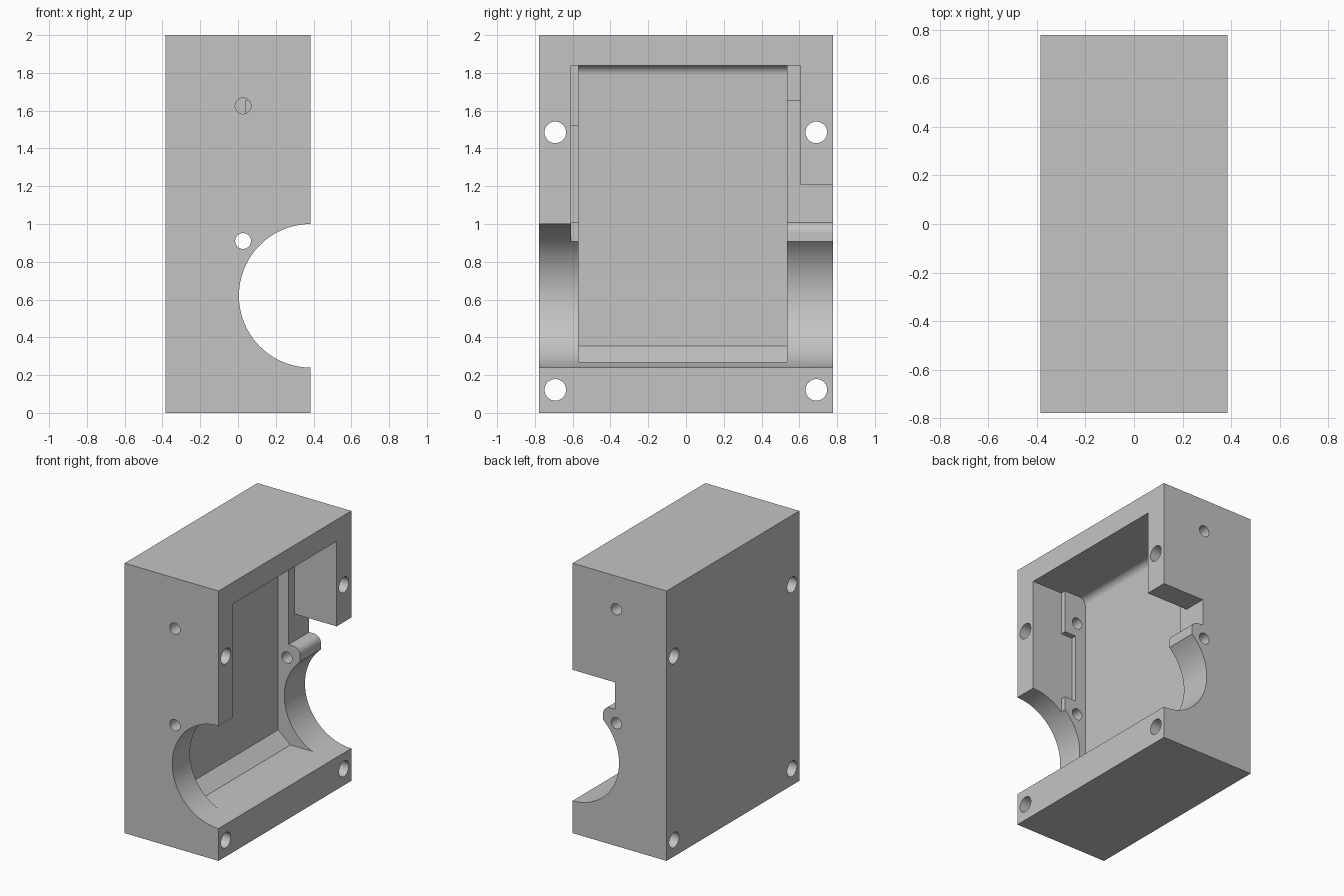
import bpy, bmesh
from math import radians, cos, sin
from mathutils import Matrix, Vector

old = bpy.data.objects.get("Cube")
if old:
    bpy.data.objects.remove(old, do_unlink=True)

grey = bpy.data.materials.new("plain_grey")
grey.use_nodes = True
colour = (0.55, 0.55, 0.55, 1)
grey.diffuse_color = colour
grey.node_tree.nodes["Principled BSDF"].inputs["Base Color"].default_value = colour


def finish(name, bm):
    bmesh.ops.recalc_face_normals(bm, faces=bm.faces)
    mesh = bpy.data.meshes.new(name)
    bm.to_mesh(mesh)
    bm.free()
    mesh.materials.append(grey)
    obj = bpy.data.objects.new(name, mesh)
    bpy.context.collection.objects.link(obj)
    return obj


def prism(name, profile, y0, y1):
    """Extrude an x-z profile along y."""
    bm = bmesh.new()
    face = bm.faces.new([bm.verts.new((x, y0, z)) for x, z in profile])
    new = bmesh.ops.extrude_face_region(bm, geom=[face])["geom"]
    verts = [v for v in new if isinstance(v, bmesh.types.BMVert)]
    bmesh.ops.translate(bm, verts=verts, vec=(0, y1 - y0, 0))
    return finish(name, bm)


def box(name, x0, x1, y0, y1, z0, z1):
    return prism(name, [(x0, z0), (x1, z0), (x1, z1), (x0, z1)], y0, y1)


def rod(name, centre, radius, length, axis, sides=48):
    bm = bmesh.new()
    turn = Vector((0, 0, 1)).rotation_difference(Vector(axis)).to_matrix().to_4x4()
    bmesh.ops.create_cone(bm, cap_ends=True, segments=sides, radius1=radius, radius2=radius,
                          depth=length, matrix=Matrix.Translation(centre) @ turn)
    return finish(name, bm)


def arc(cx, cz, r, a0, a1, n=10):
    angles = [radians(a0 + (a1 - a0) * i / n) for i in range(n + 1)]
    return [(cx + r * cos(a), cz + r * sin(a)) for a in angles]


W, D, H = 0.385, 0.777, 2.0
OUT = 0.5          # cutters reach past the open face
FLOOR = -0.045     # back wall of the cavity
STEP, DEEP = 0.135, 0.04
TOP = 1.84

housing = box("housing", -W, W, -D, D, 0, H)
cutters = []

# Main cavity with rounded top edge and sloped bottom edge
cavity = [(OUT, 0.27), (OUT, TOP)] + arc(FLOOR + 0.05, TOP - 0.05, 0.05, 90, 180)
cavity += [(FLOOR, 0.355), (0.055, 0.27)]
cutters.append(prism("cavity", cavity, -0.57, 0.535))

# Round trough through both end walls
cutters.append(rod("trough", (W, 0, 0.62), 0.38, 2, (0, 1, 0), 128))

# Stepped recess in the front end wall
cutters.append(box("front_recess", STEP, OUT, -0.61, -0.5, 0.8, TOP))
cutters.append(box("front_pocket", DEEP, OUT, -0.61, -0.5, 1.01, 1.52))

# Stepped recess in the back end wall
cutters.append(box("back_recess", STEP, OUT, 0.5, 0.605, 1.1, TOP))
cutters.append(box("back_pocket", DEEP, OUT, 0.5, 0.605, 1.1, 1.655))

# Slot through the back end wall, leaving a rounded lip
lip = [(OUT, 1.21), (DEEP, 1.21), (DEEP, 1.01)]
lip += arc(STEP - 0.055, 0.955, 0.055, 90, 0) + [(STEP, 0.8), (OUT, 0.8)]
cutters.append(prism("back_slot", lip, 0.5, 0.9))

# Bolt holes through the depth of the block
for y in (-0.692, 0.69):
    for z in (0.122, 1.485):
        cutters.append(rod("bolt_hole", (0, y, z), 0.057, 1, (1, 0, 0)))

# Pin holes in the end walls
for y, z in ((-0.7, 1.625), (-0.7, 0.91), (0.7, 1.755), (0.7, 0.91)):
    cutters.append(rod("pin_hole", (0.027, y, z), 0.042, 0.5, (0, 1, 0)))

# Cut everything out, then drop the cutters
bpy.context.view_layer.objects.active = housing
for cutter in cutters:
    mod = housing.modifiers.new("cut", "BOOLEAN")
    mod.operation = "DIFFERENCE"
    mod.solver = "EXACT"
    mod.object = cutter
    bpy.ops.object.modifier_apply(modifier=mod.name)
    bpy.data.objects.remove(cutter, do_unlink=True)

bpy.ops.object.select_all(action="DESELECT")
housing.select_set(True)
bpy.ops.object.shade_smooth_by_angle(angle=radians(30))
